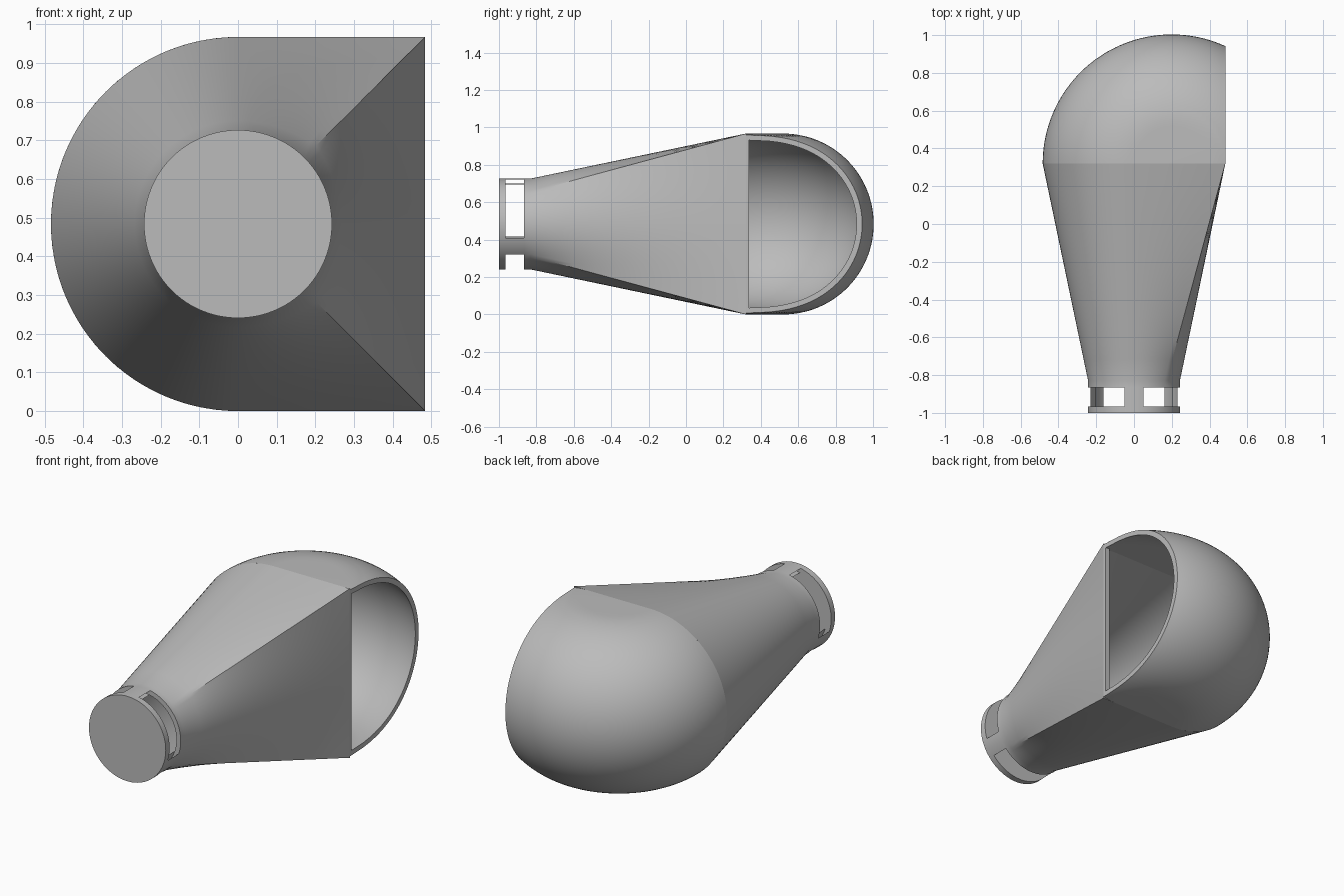
import bpy, bmesh
from math import sin, cos, acos, asin, pi, radians

if "Cube" in bpy.data.objects:
    bpy.data.objects.remove(bpy.data.objects["Cube"])

R, NECK, WALL = 0.4835, 0.243, 0.027      # scoop half size, neck radius, wall
CZ = R                                    # height of the duct axis
Y_CAP, Y_SLOT, Y_RING, Y_NECK, Y_MID = -1.0, -0.965, -0.865, -0.83, 0.32
AXIS_X = 0.2                              # vertical axis the scoop turns about
SEG = 96

grey = bpy.data.materials.new("plain_grey")
grey.use_nodes = True
grey.diffuse_color = (0.5, 0.5, 0.5, 1)
grey.node_tree.nodes["Principled BSDF"].inputs["Base Color"].default_value = (0.5, 0.5, 0.5, 1)


def skin(bm, rows, loop_rows=False, loop_cols=False):
    """Cover a grid of points with quads and return the vertex grid."""
    grid = [[bm.verts.new(p) for p in row] for row in rows]
    n, m = len(grid), len(grid[0])
    for i in range(n if loop_rows else n - 1):
        for j in range(m if loop_cols else m - 1):
            a, b = grid[i], grid[(i + 1) % n]
            k = (j + 1) % m
            bm.faces.new((a[j], a[k], b[k], b[j]))
    return grid


def finish(name, bm):
    bmesh.ops.remove_doubles(bm, verts=bm.verts, dist=1e-5)
    bmesh.ops.recalc_face_normals(bm, faces=bm.faces)
    mesh = bpy.data.meshes.new(name)
    bm.to_mesh(mesh)
    bm.free()
    mesh.materials.append(grey)
    ob = bpy.data.objects.new(name, mesh)
    bpy.context.collection.objects.link(ob)
    bpy.ops.object.select_all(action='DESELECT')
    ob.select_set(True)
    bpy.context.view_layer.objects.active = ob
    bpy.ops.object.shade_smooth_by_angle(angle=radians(25))
    return ob


def section(y, circle_r, d_r, mix):
    """Ring blending a circle into a D outline with a square right half."""
    ring = []
    for i in range(SEG):
        t = 2 * pi * i / SEG
        c, s = cos(t), sin(t)
        k = 1 if c <= 1e-9 else 1 / max(abs(c), abs(s))
        r = circle_r * (1 - mix) + d_r * k * mix
        ring.append((r * c, y, CZ + r * s))
    return ring


# Hollow duct: round ring at the neck, widening to the D outline
STEPS = 10
stations = [(Y_RING, 0)] + [(Y_NECK + (Y_MID - Y_NECK) * i / STEPS, i / STEPS)
                            for i in range(STEPS + 1)]
outer = [section(y, NECK, R, m) for y, m in stations]
inner = [section(y, NECK - WALL, R - WALL, m) for y, m in reversed(stations)]
bm = bmesh.new()
skin(bm, outer + inner, loop_rows=True, loop_cols=True)
finish("tapered_duct", bm)


# Scoop: rounded profile turned about the upright axis, cut flat at the side
def scoop_rows(r):
    cut = R - AXIS_X
    start = asin((cut - AXIS_X) / r)
    arc = [start + (pi - 2 * start) * i / 48 for i in range(49)]
    profile = [(AXIS_X + r * sin(a), CZ + r * cos(a)) for a in arc]
    rim = len(profile)
    easing = [start * i / 3 for i in range(3)]
    top = [(0.0, CZ + r)] + [(AXIS_X + r * sin(a), CZ + r * cos(a)) for a in easing]
    profile = top + profile + [(p, 2 * CZ - z) for p, z in reversed(top)]
    rows = []
    for p, z in profile:
        first = acos(min(1, cut / p)) if p > cut else 0
        turn = [first + (pi - first) * j / 48 for j in range(49)]
        rows.append([(AXIS_X + p * cos(t), Y_MID + p * sin(t), z) for t in turn])
    return rows, len(top), rim


bm = bmesh.new()
rows_out, first, count = scoop_rows(R)
rows_in = scoop_rows(R - WALL)[0]
skin(bm, rows_out)
skin(bm, rows_in)
skin(bm, [[r[0] for r in rows[first:first + count]] for rows in (rows_out, rows_in)])
bmesh.ops.remove_doubles(bm, verts=bm.verts, dist=1e-5)
finish("scoop", bm)

# Narrow sill along the straight edge of the side opening
bm = bmesh.new()
bmesh.ops.create_cube(bm, size=1)
for v in bm.verts:
    v.co = (R - WALL / 2 + v.co.x * WALL, Y_MID + 0.008 + v.co.y * 0.017,
            CZ + v.co.z * 2 * (R - 0.012))
finish("opening_sill", bm)

# Closed end disc
bm = bmesh.new()
rings = [section(y, NECK, NECK, 0) for y in (Y_CAP, Y_SLOT)]
for ring in skin(bm, rings, loop_cols=True):
    bm.faces.new(ring)
finish("end_cap", bm)

# Three curved posts joining the end disc to the duct
for number, middle in enumerate((90, 210, 330), 1):
    angles = [radians(middle - 12 + 3 * i) for i in range(9)]
    corners = [(NECK, Y_SLOT), (NECK, Y_RING), (NECK - WALL, Y_RING), (NECK - WALL, Y_SLOT)]
    bm = bmesh.new()
    skin(bm, [[(r * cos(a), y, CZ + r * sin(a)) for a in angles] for r, y in corners],
         loop_rows=True)
    finish("neck_post_%d" % number, bm)
